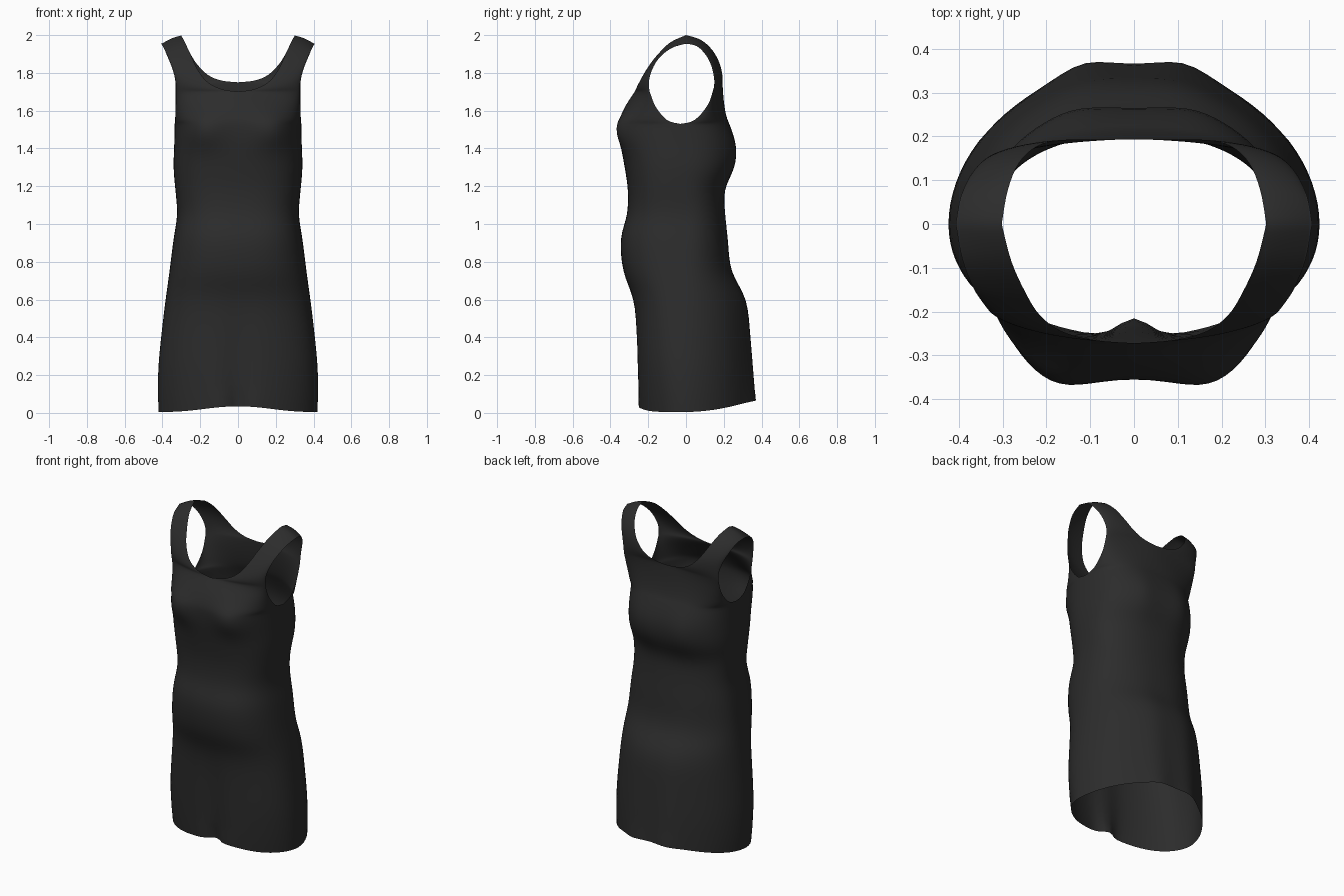
import bpy, bmesh, math

if "Cube" in bpy.data.objects:
    bpy.data.objects.remove(bpy.data.objects["Cube"])

COLS, SUB = 22, 4

# Side seam of the body: height, half width, depth of the widest point
SIDE = [(0.005, .42, 0), (.2, .425, 0), (.4, .408, 0), (.6, .384, 0), (.75, .363, 0),
        (.92, .342, 0), (1.05, .322, 0), (1.18, .332, -.02), (1.3, .342, -.02),
        (1.42, .338, -.03), (1.53, .335, -.03)]
# Centre line of the body, front and back
FRONT_Y = [-.258, -.262, -.266, -.28, -.333, -.347, -.312, -.308, -.325, -.345, -.352]
BACK_Y = [.365, .355, .34, .318, .24, .222, .208, .205, .256, .264, .23]
# Squareness of the cross-section by height, front and back
FRONT_E = [(0, 1.95), (.3, 2.33), (1, 2.7), (1.53, 2.6), (1.68, 1.6), (2, 1.6)]
BACK_E = [(0, 1.9), (.6, 2.0), (1.1, 2.28), (1.4, 2.5), (1.53, 2.5), (1.68, 1.6), (2, 1.6)]

# Upper panels, rows of: inner edge z, x, y, then armhole edge z, x, y
FRONT_CHEST = [(1.53, 0, -.352, 1.53, .335, -.03), (1.57, 0, -.345, 1.55, .333, -.10),
               (1.63, 0, -.318, 1.62, .33, -.16), (1.70, 0, -.272, 1.70, .327, -.192)]
FRONT_STRAP = [(1.70, 0, -.272, 1.70, .327, -.192), (1.715, .09, -.265, 1.73, .328, -.196),
               (1.755, .165, -.245, 1.77, .333, -.194), (1.82, .215, -.208, 1.82, .346, -.178),
               (1.89, .248, -.156, 1.875, .367, -.145), (1.96, .28, -.085, 1.93, .392, -.08),
               (2.0, .302, 0, 1.955, .407, 0)]
BACK_CHEST = [(1.53, 0, .23, 1.53, .335, -.03), (1.57, 0, .214, 1.55, .333, .045),
              (1.65, 0, .2, 1.63, .33, .115), (1.75, 0, .193, 1.72, .33, .147)]
BACK_STRAP = [(1.75, 0, .193, 1.72, .33, .147), (1.76, .09, .193, 1.75, .331, .15),
              (1.79, .16, .192, 1.79, .338, .146), (1.85, .22, .178, 1.84, .354, .133),
              (1.92, .262, .14, 1.89, .375, .108), (1.975, .288, .078, 1.94, .396, .06),
              (2.0, .302, 0, 1.955, .407, 0)]


def smooth(rows):
    """Resample rows with a Catmull-Rom spline."""
    out = []
    for i in range(len(rows) - 1):
        p0, p1, p2 = rows[max(i - 1, 0)], rows[i], rows[i + 1]
        p3 = rows[min(i + 2, len(rows) - 1)]
        for k in range(SUB):
            t = k / SUB
            out.append(tuple(.5 * (2 * b + (c - a) * t + (2 * a - 5 * b + 4 * c - d) * t * t
                                   + (3 * b - a - 3 * c + d) * t ** 3)
                             for a, b, c, d in zip(p0, p1, p2, p3)))
    return out + [rows[-1]]


def lookup(table, z):
    for (z0, v0), (z1, v1) in zip(table, table[1:]):
        if z <= z1:
            return v0 + (v1 - v0) * max(0, (z - z0) / (z1 - z0))
    return table[-1][1]


def bump(v, centre, width):
    return math.exp(-((v - centre) / width) ** 2)


def body_rows(centre_y, hem):
    rows = [(z, 0, y, z, x, ys) for (z, x, ys), y in zip(SIDE, centre_y)]
    rows[0] = (hem,) + rows[0][1:]
    return smooth(rows)


def point(row, a, front):
    zc, xc, yc, zs, xs, ys = row
    e = lookup(FRONT_E if front else BACK_E, zs)
    c, s = max(math.cos(a), 0), math.sin(a)
    x = xc + (xs - xc) * s ** (2 / e)
    y = ys + (yc - ys) * c ** (2 / e)
    z = zs + (zc - zs) * c ** (6 if front and zs < .6 else 2)
    if front:
        y -= .05 * bump(x, .2, .11) * bump(z, 1.49, .08) * c        # bust
        y += .045 * bump(x, 0, .05) * max(0, 1 - z / .65) * c       # fold between legs
    else:
        y += .02 * bump(x, .12, .07) * max(0, 1 - z / .9) * c       # seat
        y += .012 * bump(x, .14, .07) * bump(z, 1.36, .12) * c      # shoulder blades
    return x, y, z


def add_panel(bm, rows, front, side):
    grid = []
    for row in rows:
        pts = [point(row, math.pi / 2 * j / COLS, front) for j in range(COLS + 1)]
        grid.append([bm.verts.new((x * side, y, z)) for x, y, z in pts])
    for r0, r1 in zip(grid, grid[1:]):
        for j in range(COLS):
            bm.faces.new((r0[j], r0[j + 1], r1[j + 1], r1[j]))


# Dress shell: skirt, bodice and straps, mirrored left and right
bm = bmesh.new()
for side in (1, -1):
    for front, ys, hem, chest, strap in ((True, FRONT_Y, .035, FRONT_CHEST, FRONT_STRAP),
                                         (False, BACK_Y, .07, BACK_CHEST, BACK_STRAP)):
        for rows in (body_rows(ys, hem), smooth(chest), smooth(strap)):
            add_panel(bm, rows, front, side)
bmesh.ops.remove_doubles(bm, verts=bm.verts, dist=.0008)
bmesh.ops.recalc_face_normals(bm, faces=bm.faces)
# Soften the joins between skirt, bodice and straps
inner = [v for v in bm.verts if not v.is_boundary and v.co.z > .1]
for _ in range(4):
    bmesh.ops.smooth_vert(bm, verts=inner, factor=.5,
                          use_axis_x=True, use_axis_y=True, use_axis_z=True)
for f in bm.faces:
    f.smooth = True

mesh = bpy.data.meshes.new("dress")
bm.to_mesh(mesh)
bm.free()
dress = bpy.data.objects.new("dress", mesh)
bpy.context.collection.objects.link(dress)

fabric = bpy.data.materials.new("charcoal fabric")
fabric.diffuse_color = (.025, .025, .025, 1)
fabric.use_nodes = True
fabric.node_tree.nodes["Principled BSDF"].inputs["Base Color"].default_value = fabric.diffuse_color
mesh.materials.append(fabric)
